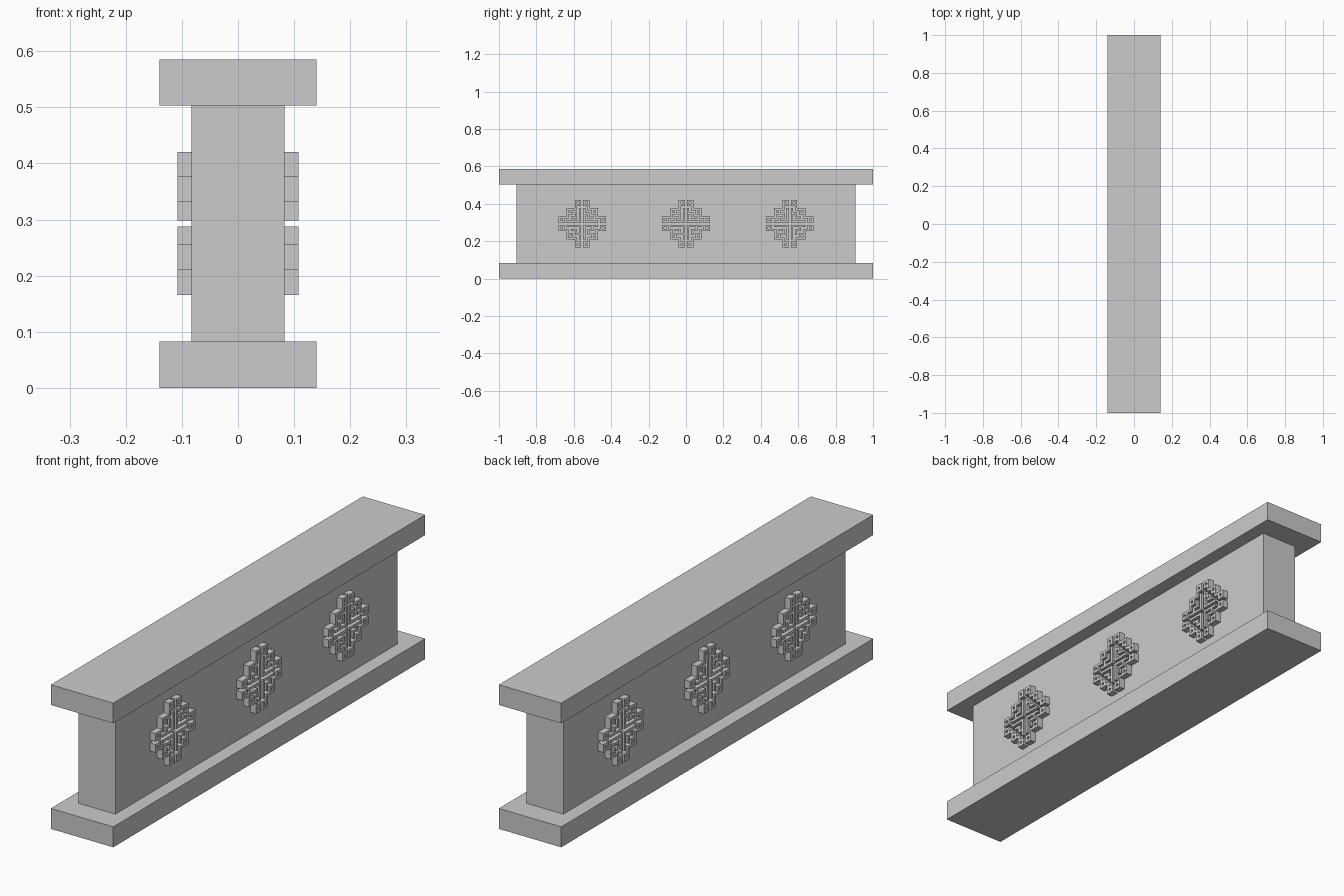
import bpy, bmesh, math
from mathutils import Matrix

if "Cube" in bpy.data.objects:
    bpy.data.objects.remove(bpy.data.objects["Cube"])

def box(name, x, y, z0, z1):
    bm = bmesh.new()
    bmesh.ops.create_cube(bm, size=1)
    bmesh.ops.scale(bm, vec=(2 * x, 2 * y, z1 - z0), verts=bm.verts)
    bmesh.ops.translate(bm, vec=(0, 0, (z0 + z1) / 2), verts=bm.verts)
    me = bpy.data.meshes.new(name)
    bm.to_mesh(me)
    bm.free()
    ob = bpy.data.objects.new(name, me)
    bpy.context.collection.objects.link(ob)
    return ob

# Plinth, wall body and coping
box("plinth", 0.14, 1.0, 0.0, 0.083)
box("wall_body", 0.083, 0.905, 0.083, 0.503)
box("coping", 0.14, 1.0, 0.503, 0.585)

# Fretwork quadrant: polylines on an 11 x 11 unit grid, origin at medallion centre
U = 0.0111
STROKES = [
    [(0, 8), (0, 10), (2, 10), (2, 6), (6, 6), (6, 4), (4, 4), (4, 6)],
    [(6, 4), (6, 2), (10, 2), (10, 0), (8, 0), (8, 2)],
    [(0, 8), (2, 8)],
    [(0, 6), (0, 0), (6, 0)],
    [(0, 4), (2, 4), (2, 2), (4, 2)],
]

def quadrant_cells():
    cells = set()
    for line in STROKES:
        for (a, b), (c, d) in zip(line, line[1:]):
            n = max(abs(c - a), abs(d - b))
            for i in range(n + 1):
                cells.add((a + (c - a) * i // n + 1, b + (d - b) * i // n + 1))
    return cells

# The quadrant is turned four times around the empty centre cross
cells = set()
for u, v in quadrant_cells():
    for _ in range(4):
        cells.add((u, v))
        u, v = -v, u

bm = bmesh.new()
for u, v in sorted(cells):
    bm.faces.new([bm.verts.new((0.083, (u + du) * U, (v + dv) * U))
                  for du, dv in ((-.5, -.5), (.5, -.5), (.5, .5), (-.5, .5))])
bmesh.ops.remove_doubles(bm, verts=bm.verts, dist=U * 0.1)
ext = bmesh.ops.extrude_face_region(bm, geom=bm.faces[:])
bmesh.ops.translate(bm, vec=(0.025, 0, 0),
                    verts=[g for g in ext["geom"] if isinstance(g, bmesh.types.BMVert)])
bmesh.ops.recalc_face_normals(bm, faces=bm.faces)
bmesh.ops.dissolve_limit(bm, angle_limit=0.01, verts=bm.verts, edges=bm.edges)
medallion = bpy.data.meshes.new("fret_medallion")
bm.to_mesh(medallion)
bm.free()

# Three medallions on each long side
for side, turn in (("right", 0), ("left", math.pi)):
    for i, y in enumerate((-0.555, 0, 0.555)):
        ob = bpy.data.objects.new(f"fret_medallion_{side}_{i + 1}", medallion)
        ob.matrix_world = Matrix.Translation((0, y, 0.293)) @ Matrix.Rotation(turn, 4, 'Z')
        bpy.context.collection.objects.link(ob)
